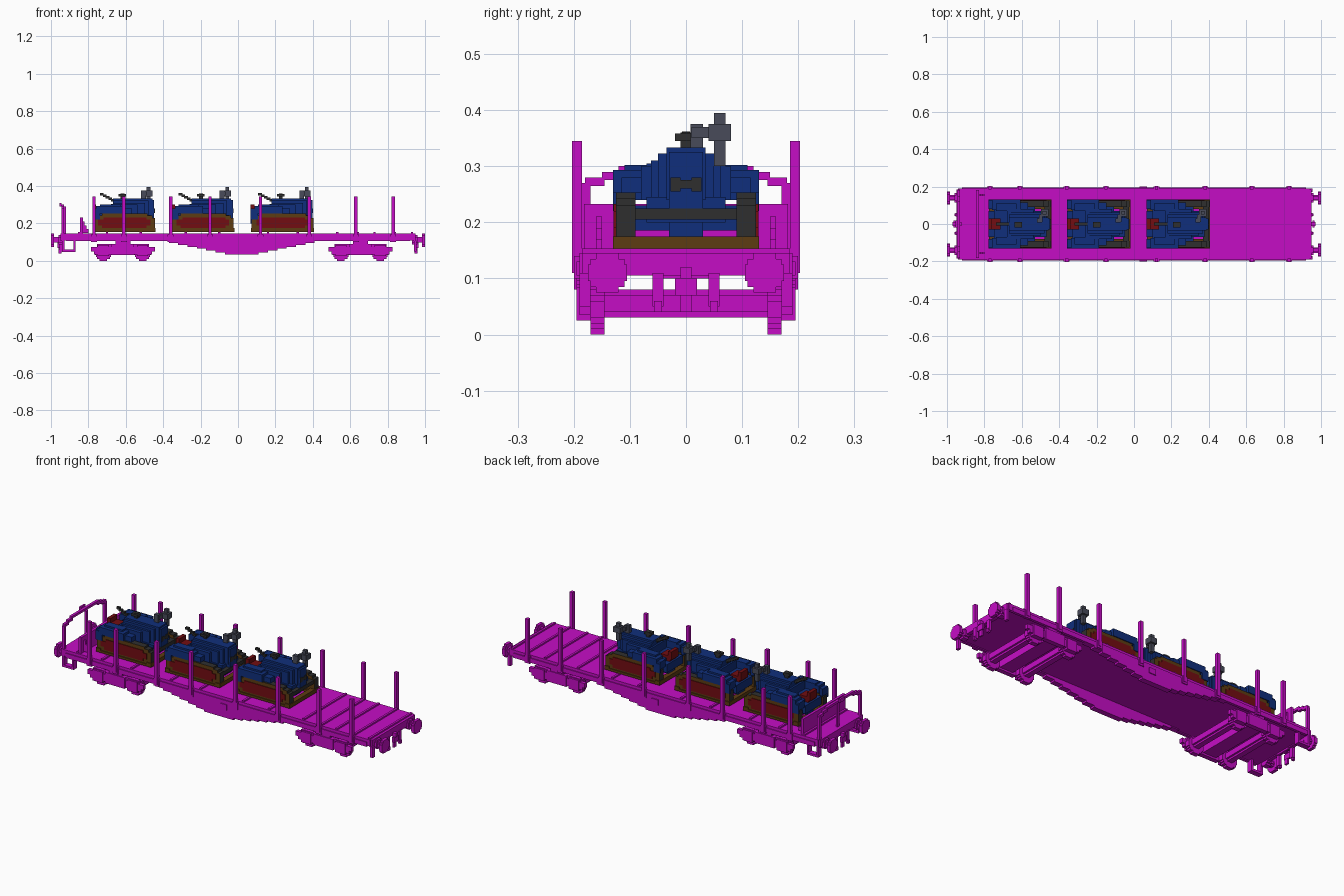
import bpy
import bmesh
from math import sqrt
from mathutils import Matrix, Vector

cube = bpy.data.objects.get("Cube")
if cube:
    bpy.data.objects.remove(cube)

UNIT = 0.01  # all part sizes below are in hundredths


def make_material(name, color):
    material = bpy.data.materials.new(name)
    material.use_nodes = True
    rgba = (*color, 1)
    material.diffuse_color = rgba
    material.node_tree.nodes["Principled BSDF"].inputs["Base Color"].default_value = rgba
    return material


magenta = make_material("magenta paint", (.56, .004, .56))
blue = make_material("blue paint", (.005, .028, .2))
red = make_material("dark red paint", (.17, .004, .006))
brown = make_material("brown timber", (.11, .045, .006))
charcoal = make_material("charcoal metal", (.028, .028, .028))
grey = make_material("grey metal", (.065, .07, .1))


def mirror_y(boxes):
    return boxes + [(a, b, -d, -c, e, f) for a, b, c, d, e, f in boxes]


def mirror_x(boxes):
    return boxes + [(-b, -a, c, d, e, f) for a, b, c, d, e, f in boxes]


def shifted(boxes, offsets):
    return [(a + o, b + o, *rest) for o in offsets for a, b, *rest in boxes]


def disc_y(x, z, radius, y_inner, y_outer):
    """Stepped disc facing sideways."""
    rows = []
    for i in range(int(2 * radius)):
        half = round(sqrt(radius ** 2 - (i + .5 - radius) ** 2) * 2) / 2
        bottom = z - radius + i
        rows.append((x - half, x + half, y_inner, y_outer, bottom, bottom + 1))
    return rows


def disc_x(y, z, radius, x_inner, x_outer):
    """Stepped disc facing along the length."""
    return [(c, d, a, b, e, f) for a, b, c, d, e, f in disc_y(y, z, radius, x_inner, x_outer)]


def build_mesh(name, material, boxes, side_material=None):
    bm = bmesh.new()
    for x0, x1, y0, y1, z0, z1 in boxes:
        center = Vector((x0 + x1, y0 + y1, z0 + z1)) * UNIT / 2
        size = Vector((x1 - x0, y1 - y0, z1 - z0)) * UNIT
        matrix = Matrix.Translation(center) @ Matrix.Diagonal((*size, 1))
        bmesh.ops.create_cube(bm, size=1, matrix=matrix)
    bm.normal_update()
    mesh = bpy.data.meshes.new(name)
    mesh.materials.append(material)
    if side_material:
        mesh.materials.append(side_material)
        for face in bm.faces:
            face.material_index = int(abs(face.normal.y) > .5)
    bm.to_mesh(mesh)
    bm.free()
    return mesh


def place(name, mesh, x=0):
    obj = bpy.data.objects.new(name, mesh)
    obj.location.x = x * UNIT
    bpy.context.collection.objects.link(obj)


def wagon_part(name, boxes):
    place(name, build_mesh(name, magenta, boxes))


# Deck with sills and cross ribs
wagon_part("deck", [(-94, 94, -19, 19, 11, 14.5)])
wagon_part("side_sills", mirror_y([(-92, 92, 18, 19.5, 10.5, 13)]))
rib = [(-.6, .6, -18.5, 18.5, 14.5, 15.3)]
wagon_part("deck_ribs", shifted(rib, (-85, -70, -52, -28, -10, 16, 32, 53, 64, 73, 84, 93)))

# Stepped fish-belly side girders
belly = []
for level in range(8):
    half = 9 + level * 5
    bottom = 3.5 + level
    belly.append((2 - half, 2 + half, 16.5, 19.5, bottom, bottom + 1))
belly.append((3, 7, 19.5, 20, 8, 11))
wagon_part("belly_girders", mirror_y(belly))

# Stakes in pockets
STAKES = (-77, -61, -36, -15, 12, 38, 63, 83)
wagon_part("stakes", shifted(mirror_y([(-.9, .9, 18.5, 20.3, 11, 34.5)]), STAKES))
wagon_part("stake_pockets", shifted(mirror_y([(-1.6, 1.6, 18.5, 20, 10, 14)]), STAKES))

# Bogies: wheels, axles, side frames, bolster
BOGIES = (-61.5, 65.5)
AXLES = (-10.5, 10.5)
wheels = shifted(mirror_y(disc_y(0, 4.5, 4.5, 14.5, 17)), AXLES)
wagon_part("wheels", shifted(wheels, BOGIES))
axle = [(-1.5, 1.5, -15, 15, 3, 8), (-2.5, 2.5, -15, 15, 4, 7)]
wagon_part("axles", shifted(shifted(axle, AXLES), BOGIES))
axle_box = [(-3, 3, 17, 19.5, 2.5, 8.5), (-5, 5, 17, 19, 3.5, 7)]
frames = shifted(axle_box, AXLES) + [
    (-17, 17, 17, 19, 5, 7.5),
    (-14, 14, 17, 18.5, 7.5, 9),
    (-6, 6, 17, 19.5, 3, 9),
    (-4, 4, 15, 19, 9, 11),
]
wagon_part("bogie_frames", shifted(mirror_y(frames), BOGIES))
wagon_part("bolsters", shifted([(-4, 4, -17, 17, 4, 7.5)], BOGIES))

# Buffers, couplings and hoses at both ends
buffers = disc_x(14, 11, 3.5, 98.3, 100) + disc_x(14, 11.2, 1.5, 95, 98.3)
buffers += disc_x(14, 11.2, 2.5, 93, 96)
wagon_part("buffers", mirror_x(mirror_y(buffers)))
wagon_part("end_sills", mirror_x([(93, 95, -18.5, 18.5, 10.5, 14.5), (93, 94, -4, 4, 10, 13)]))
coupling = [(94, 97, -1, 1, 10, 12), (95.5, 96.5, -2, 2, 7, 10), (95, 96, -1, 1, 4, 7)]
wagon_part("couplings", mirror_x(coupling))
hose = [(94, 95.5, 4, 6, 5, 11), (94.5, 96, 4.3, 5.7, 4, 6)]
wagon_part("brake_hoses", mirror_x(mirror_y(hose)))

# Corner steps
step = [(-94, -87, 16, 19, 4.8, 6), (-94, -92.8, 16, 19, 6, 11), (-88, -87, 16, 19, 6, 11)]
wagon_part("steps", mirror_y(step))
wagon_part("corner_hooks", mirror_y([(94, 95.5, 17, 19, 5, 11)]))

# End board, handrail and brake column
wagon_part("end_board", [(-84.5, -83, -18.2, 18.2, 14.5, 23.3)])
brackets = [(-83, -82 + i, 15, 16, 19 - 2 * i, 21 - 2 * i) for i in range(3)]
wagon_part("end_board_brackets", mirror_y(brackets))
rail = [
    (-94.5, -93, 17, 18.5, 11, 27),
    (-94.5, -93, 14.5, 18, 26.5, 28),
    (-94.5, -93, 11, 15, 27.5, 29),
    (-94.5, -93, 0, 12, 28.7, 30),
]
wagon_part("handrail", mirror_y(rail))
wagon_part("brake_column", [(-93, -92, -.8, .8, 14, 29), (-95.5, -94.5, -2, 2, 29, 31)])

# Crawler tractor, described about its own middle
TRACTORS = (-60.8, -18.8, 23.8)
track = [
    (-15, 15, 9, 12.5, 15.5, 17.5),
    (-16.5, 16.5, 9, 12.5, 17.5, 23),
    (-15, 15, 9, 12.5, 23, 24.3),
    (-12, 12.5, 9, 12.5, 24.3, 25.3),
]
panel = [(-12, 12, 12, 12.9, 17.5, 19), (-14, 14, 12, 12.9, 19, 22), (-11, 12, 12, 12.9, 22, 23.3)]
timber = mirror_y([(-16, 16, 8, 13, 15.3, 16.5)]) + mirror_x([(14, 16.8, -13, 13, 15.3, 17.5)])
hood = [
    (-6, 15, -3.5, 3.5, 24, 33.3),
    (-6, 13, -5, 5, 24, 32.3),
    (-6, 11, -6.2, 6.2, 24, 31),
    (-6, 7, -8, 8, 24, 30),
    (13, 16, -3, 3, 20.5, 32.5),
]
fender = [
    (-15, 0, 7.5, 13, 25.3, 29.3),
    (-17, -15, 8, 12.5, 24, 28),
    (-13, -2, 7, 11, 29.3, 30.2),
    (0, 4, 8, 11.5, 25.3, 28),
    (-17, -13, 12, 13, 22, 27),
]
chassis = [
    (-17, 14, -7, 7, 20, 24.5),
    (-15, 13, -3, 3, 17.5, 20),
    (-10, 8, -9, 9, 18.5, 23),
    (-14, -4, -7.5, 7.5, 24, 26),
    (-7, -5, -7, 7, 26, 30.5),
]
lever = [(-13 + i * 1.5, -11 + i * 1.5, -.7, .7, 35 - i * .8, 36.2 - i * .8) for i in range(6)]
bumper = [(13, 16.2, -9, 9, 20.5, 22.5)]
grille = mirror_y([(16, 16.3, 1, 2.8, 25.5, 28), (16, 16.3, 0, 1, 26, 27.5)])
stack = disc_x(6, 36, 1.5, 11, 15)
stack += [(12, 14, 5, 7, 30, 39.5), (11, 15, 4, 8, 34.5, 37.5), (10, 12, 1, 5, 35, 37)]
stack += [(9, 11.5, .8, 3, 33, 37.5)]
intake = [(-2, 0, -1, 1, 33, 36), (-3, 1, -2, 1, 34.5, 35.8)]
seat = [(-16, -10.5, -3, 3, 24.5, 27.5), (-17, -15, -3, 3, 25.5, 30)]

tractor_parts = {
    "tracks": build_mesh("tracks", charcoal, mirror_y(track), brown),
    "track_panels": build_mesh("track_panels", red, mirror_y(panel)),
    "timbers": build_mesh("timbers", brown, timber),
    "hood": build_mesh("hood", blue, hood),
    "fenders": build_mesh("fenders", blue, mirror_y(fender)),
    "chassis": build_mesh("chassis", blue, chassis),
    "steering_lever": build_mesh("steering_lever", charcoal, lever),
    "bumper": build_mesh("bumper", charcoal, bumper),
    "grille": build_mesh("grille", charcoal, grille),
    "exhaust": build_mesh("exhaust", grey, stack),
    "air_intake": build_mesh("air_intake", charcoal, intake),
    "seat": build_mesh("seat", red, seat),
}
for number, offset in enumerate(TRACTORS, 1):
    for part_name, part_mesh in tractor_parts.items():
        place(f"tractor_{number}_{part_name}", part_mesh, offset)
